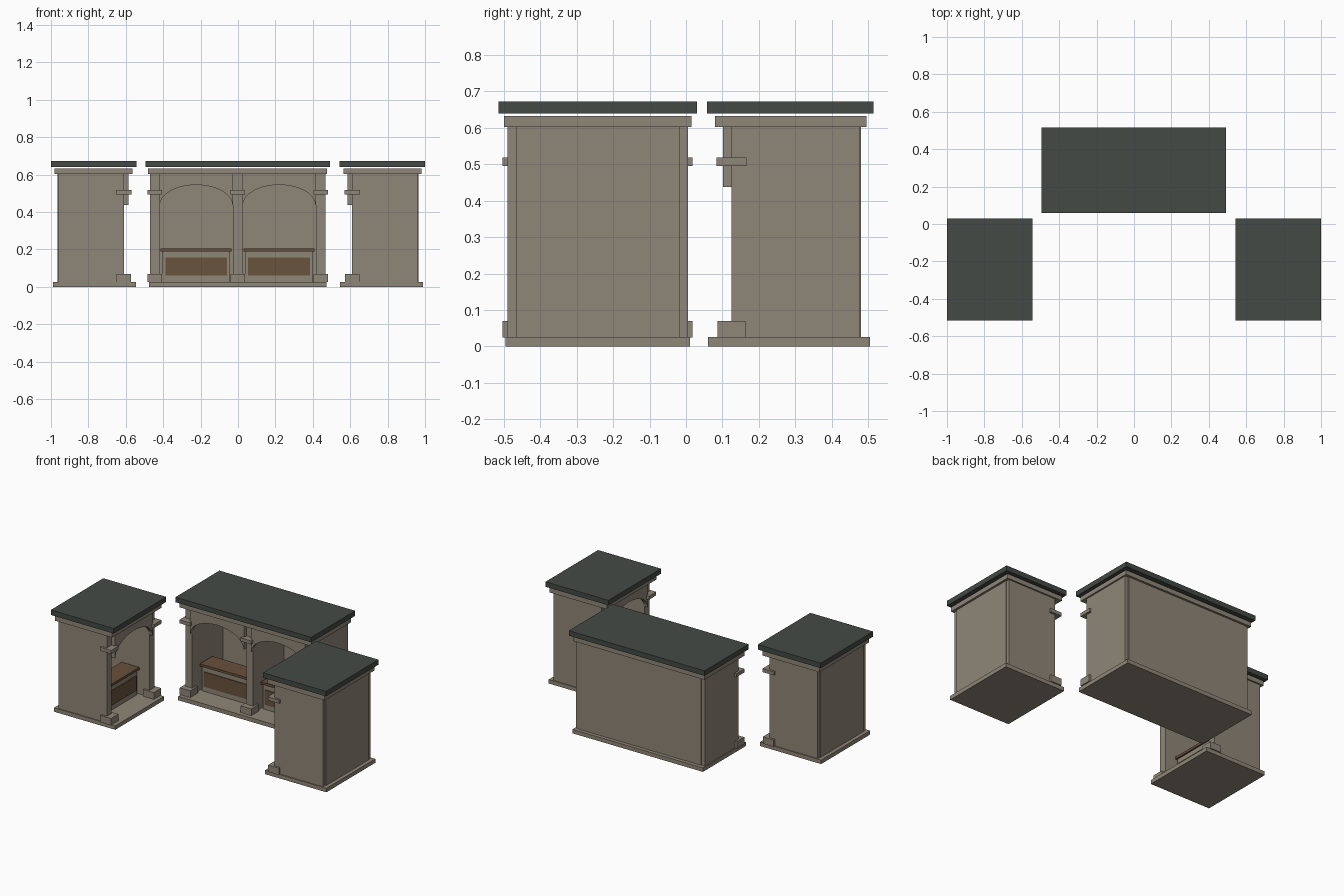
import bpy, bmesh, math

if "Cube" in bpy.data.objects:
    bpy.data.objects.remove(bpy.data.objects["Cube"])


def material(name, rgb):
    m = bpy.data.materials.new(name)
    m.diffuse_color = (*rgb, 1)
    m.use_nodes = True
    m.node_tree.nodes["Principled BSDF"].inputs["Base Color"].default_value = m.diffuse_color
    return m


STONE = material("warm grey stone", (0.275, 0.238, 0.188))
ROOF = material("dark slate", (0.058, 0.068, 0.060))
WOOD = material("brown wood", (0.137, 0.080, 0.045))
PANEL = material("dark wood panel", (0.140, 0.088, 0.046))


def prism(name, profile, v0, v1, place, mat):
    """Extrude a (u, z) profile from depth v0 to v1, mapped into the world."""
    bm = bmesh.new()
    front = [bm.verts.new(place(u, v0, z)) for u, z in profile]
    back = [bm.verts.new(place(u, v1, z)) for u, z in profile]
    n = len(profile)
    bm.faces.new(front)
    bm.faces.new(back[::-1])
    for i in range(n):
        j = (i + 1) % n
        bm.faces.new((front[i], back[i], back[j], front[j]))
    bmesh.ops.recalc_face_normals(bm, faces=bm.faces)
    me = bpy.data.meshes.new(name)
    bm.to_mesh(me)
    bm.free()
    me.materials.append(mat)
    ob = bpy.data.objects.new(name, me)
    bpy.context.collection.objects.link(ob)
    return ob


def box(name, u0, u1, v0, v1, z0, z1, place, mat=STONE):
    return prism(name, [(u0, z0), (u1, z0), (u1, z1), (u0, z1)], v0, v1, place, mat)


def pavilion(tag, bays, half, place):
    """u runs along the open front, v runs inward from the front of the walls."""
    # stacked slabs: base, cornice and the slightly raised roof
    box(tag + "_base", -half - .006, half + .006, -.065, .380, 0, .026, place)
    box(tag + "_cornice", -half - .010, half + .010, -.045, .370, .602, .632, place)
    box(tag + "_roof", -half - .025, half + .025, -.067, .390, .640, .673, place, ROOF)
    # back wall, standing just proud of the side walls
    box(tag + "_back_wall", -half + .023, half - .023, .320, .356, .025, .602, place)

    # walls with a foot block and a capital block at the front edge
    step = (2 * half - .05) / bays
    for i in range(bays + 1):
        c = -half + .025 + i * step
        box(tag + "_wall", c - .025, c + .025, 0, .351, .025, .602, place)
        box(tag + "_foot_block", c - .0385, c + .0385, -.039, .039, .025, .070, place)
        box(tag + "_capital_block", c - .0385, c + .0385, -.041, .041, .495, .518, place)

    for i in range(bays):
        c = -half + .025 + (i + .5) * step
        w = step / 2 - .025
        # arched front panel between the walls
        e = w - .003
        arc = [(c - e * math.cos(math.pi * k / 20), .437 + .108 * math.sin(math.pi * k / 20))
               for k in range(21)]
        outline = [(c - w, .602), (c - w, .437)] + arc + [(c + w, .437), (c + w, .602)]
        prism(tag + "_arch", outline, -.024, .004, place, STONE)
        # bench: stone box, wooden seat and wooden front panel
        box(tag + "_bench_box", c - .182, c + .182, .080, .190, .025, .190, place)
        box(tag + "_bench_panel", c - .165, c + .165, .074, .081, .060, .156, place, PANEL)
        box(tag + "_bench_seat", c - .190, c + .190, .070, .200, .189, .205, place, WOOD)


# double pavilion at the back, single ones on each side facing inward
pavilion("centre", 2, .4685, lambda u, v, z: (u - .002, v + .125, z))
pavilion("right", 1, .2475, lambda u, v, z: (.610 + v, u - .2425, z))
pavilion("left", 1, .2475, lambda u, v, z: (-.610 - v, u - .2425, z))
